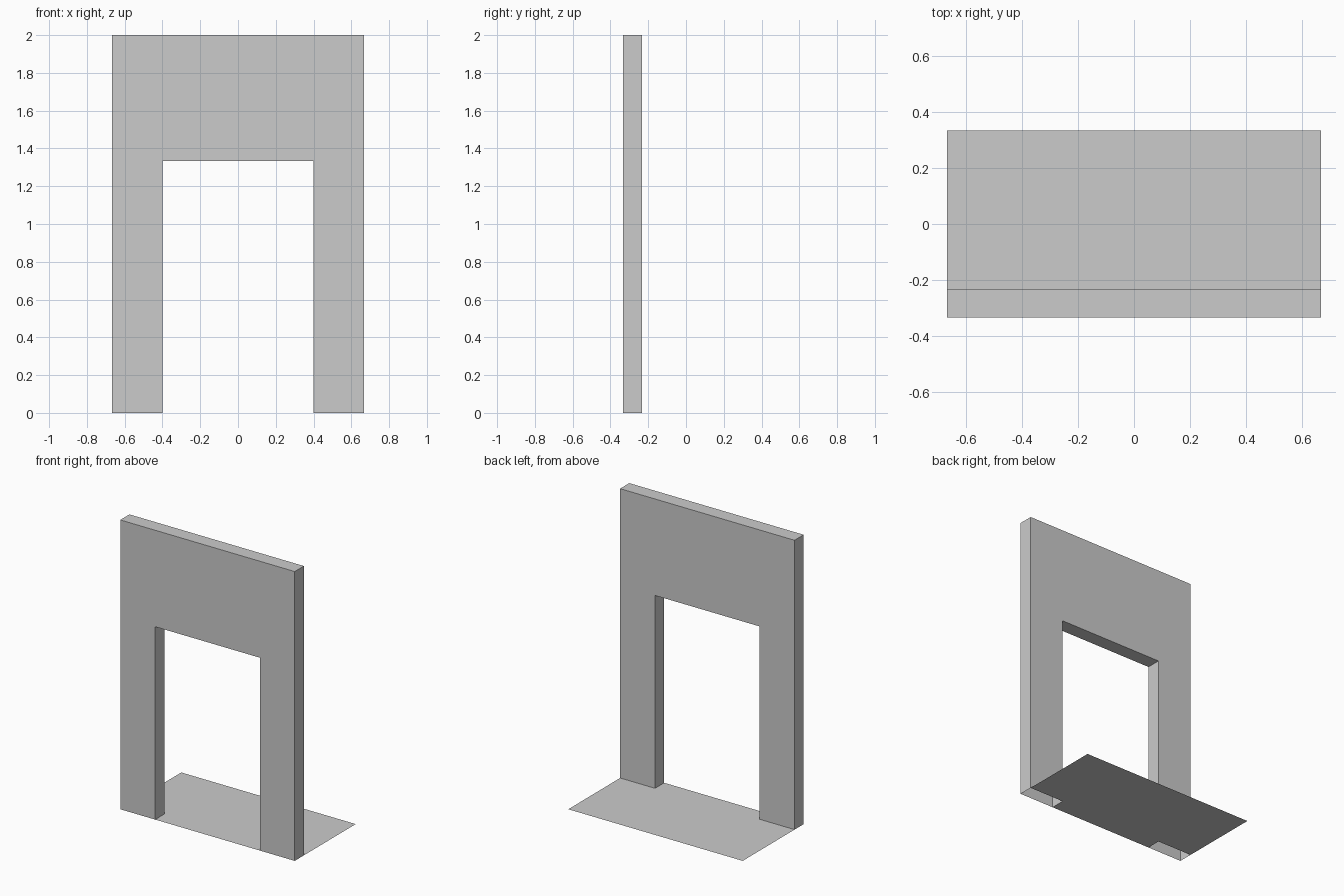
import bpy, bmesh

if "Cube" in bpy.data.objects:
    bpy.data.objects.remove(bpy.data.objects["Cube"])

W, D, H = 0.667, 0.333, 2.0      # half width, half depth, height
DOOR, DOOR_H = 0.4, 1.333        # doorway half width and height
BACK = -0.233                    # rear face of the wall


def make_object(name, bm):
    mesh = bpy.data.meshes.new(name)
    bm.to_mesh(mesh)
    bm.free()
    obj = bpy.data.objects.new(name, mesh)
    bpy.context.collection.objects.link(obj)
    return obj


def mirrored(half):
    """Complete a right-half outline across x = 0."""
    return half + [(-x, v) for x, v in reversed(half)]


# Doorway wall: arch-shaped profile extruded back, open under the two piers
outline = mirrored([(DOOR, DOOR_H), (DOOR, 0), (W, 0), (W, H)])
bm = bmesh.new()
front = [bm.verts.new((x, -D, z)) for x, z in outline]
back = [bm.verts.new((x, BACK, z)) for x, z in outline]
bm.faces.new(front)
bm.faces.new(back[::-1])
for i in range(len(outline)):
    j = (i + 1) % len(outline)
    if outline[i][1] == 0 and outline[j][1] == 0:
        continue
    bm.faces.new((front[j], front[i], back[i], back[j]))
bmesh.ops.recalc_face_normals(bm, faces=bm.faces)
bm.faces.ensure_lookup_table()
if bm.faces[0].normal.y > 0:
    bmesh.ops.reverse_faces(bm, faces=bm.faces)
make_object("doorway_wall", bm)

# Floor: thin sheet behind the wall with a threshold tongue through the doorway
bm = bmesh.new()
floor = mirrored([(DOOR, -D), (DOOR, BACK), (W, BACK), (W, D)])
face = bm.faces.new([bm.verts.new((x, y, 0)) for x, y in floor])
face.normal_update()
if face.normal.z < 0:
    face.normal_flip()
make_object("floor", bm)
